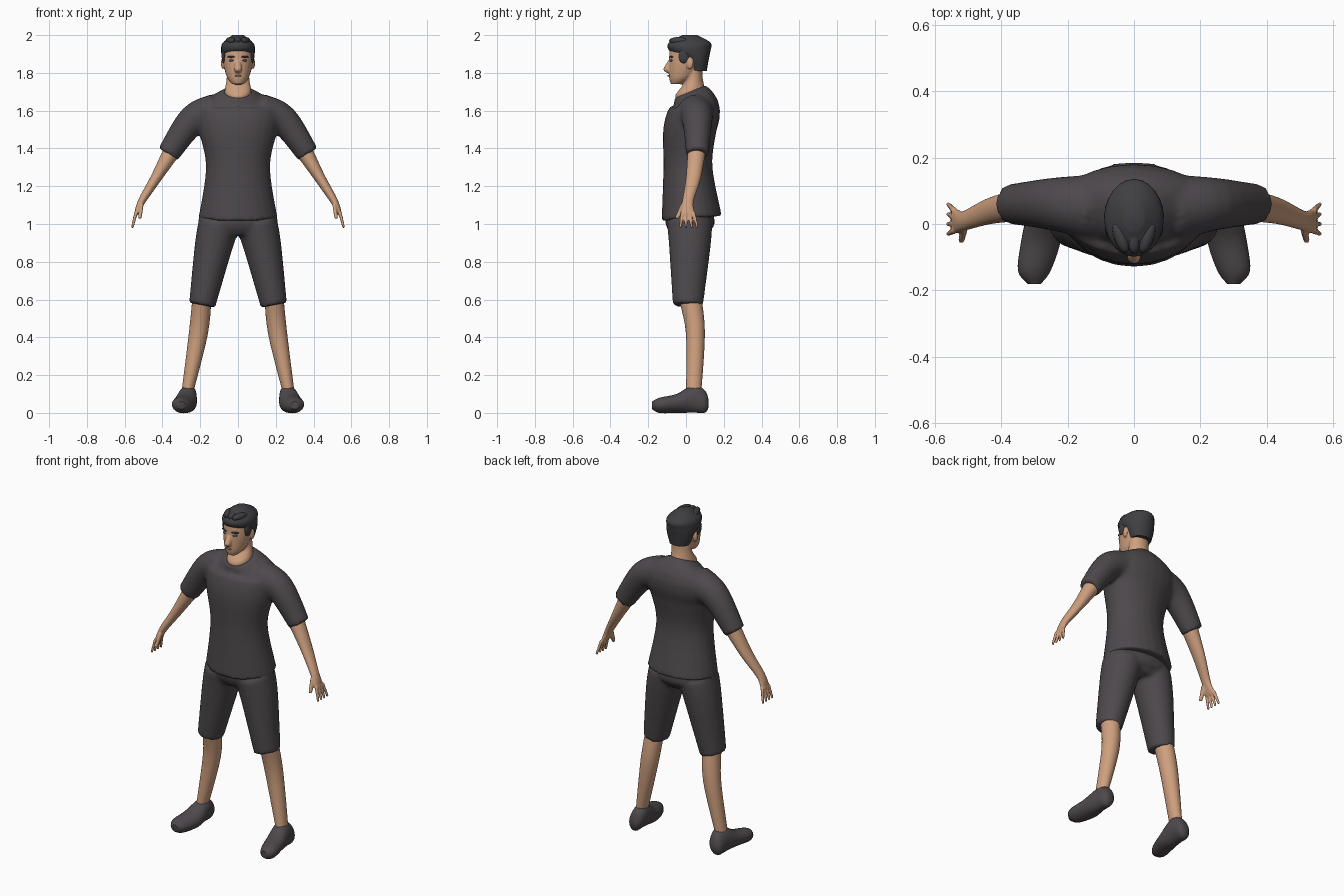
import bpy, bmesh, math
from mathutils import Vector, Matrix

cube = bpy.data.objects.get("Cube")
if cube:
    bpy.data.objects.remove(cube, do_unlink=True)

SIDES = (("left", 1), ("right", -1))
DEPTH, UP = Vector((0, 1, 0)), Vector((0, 0, 1))


def material(name, red, green, blue):
    mat = bpy.data.materials.new(name)
    mat.use_nodes = True
    color = (red, green, blue, 1)
    mat.diffuse_color = color
    shader = mat.node_tree.nodes["Principled BSDF"]
    shader.inputs["Base Color"].default_value = color
    return mat


SKIN = material("skin", 0.62, 0.35, 0.21)
CLOTH = material("charcoal cloth", 0.075, 0.066, 0.072)
HAIR = material("dark hair", 0.05, 0.05, 0.055)
EYE = material("eye", 0.08, 0.09, 0.12)
LIP = material("lip", 0.45, 0.22, 0.14)


def spline(keys, steps=5):
    """Pass a smooth curve through positions and radii alike."""
    keys = [Vector(key) for key in keys]
    padded = [keys[0], *keys, keys[-1]]
    for a, b, c, d in zip(padded, padded[1:], padded[2:], padded[3:]):
        for i in range(steps):
            t = i / steps
            yield b + ((c - a) * t + (a * 2 - b * 5 + c * 4 - d) * t * t
                       + (b * 3 - a - c * 3 + d) * t ** 3) / 2
    yield keys[-1]


def loft(bm, keys, side=1, along=None, hint=DEPTH, count=24):
    """Skin ellipses (x, y, z, width radius, depth radius) along a curve."""
    rings = list(spline(keys))
    centers = [Vector(ring[:3]) for ring in rings]
    last = len(rings) - 1
    loops = []
    for k, ring in enumerate(rings):
        tangent = along or centers[min(k + 1, last)] - centers[max(k - 1, 0)]
        wide = hint.cross(tangent).normalized()
        deep = tangent.cross(wide).normalized()
        loop = []
        for i in range(count):
            angle = math.tau * i / count
            co = (centers[k] + wide * ring[3] * math.cos(angle)
                  + deep * ring[4] * math.sin(angle))
            co.x *= side
            loop.append(bm.verts.new(co))
        loops.append(loop)
    for low, high in zip(loops, loops[1:]):
        for i in range(count):
            bm.faces.new((low[i - 1], low[i], high[i], high[i - 1]))
    bm.faces.new(loops[0])
    bm.faces.new(loops[-1])


def blob(bm, place, size, turn=0):
    matrix = (Matrix.Translation(place)
              @ Matrix.Rotation(math.radians(turn), 4, 'Z')
              @ Matrix.Diagonal((*size, 1)))
    bmesh.ops.create_uvsphere(bm, u_segments=14, v_segments=8,
                              radius=1, matrix=matrix)


def finish(name, bm, mat, voxel=None):
    """Make the object; a voxel size fuses its volumes into one skin."""
    bmesh.ops.recalc_face_normals(bm, faces=bm.faces)
    mesh = bpy.data.meshes.new(name)
    bm.to_mesh(mesh)
    bm.free()
    mesh.materials.append(mat)
    obj = bpy.data.objects.new(name, mesh)
    bpy.context.collection.objects.link(obj)
    if voxel:
        fuse = obj.modifiers.new("fuse", 'REMESH')
        fuse.mode = 'VOXEL'
        fuse.voxel_size = voxel
        fuse.use_smooth_shade = True
        soften = obj.modifiers.new("soften", 'SMOOTH')
        soften.iterations = 3
    else:
        bpy.ops.object.select_all(action='DESELECT')
        bpy.context.view_layer.objects.active = obj
        obj.select_set(True)
        bpy.ops.object.shade_smooth_by_angle(angle=math.radians(50))


# Shirt: torso leaning forward at the collar, with both sleeves
bm = bmesh.new()
loft(bm, [(0, .03, 1.03, .21, .16), (0, .01, 1.3, .17, .13),
          (0, .02, 1.5, .21, .14), (0, .05, 1.61, .23, .13),
          (0, .02, 1.7, .08, .09)])
for word, side in SIDES:
    loft(bm, [(.12, .05, 1.59, .1, .1), (.24, .06, 1.55, .08, .08),
              (.37, .06, 1.37, .06, .06)], side)
finish("shirt", bm, CLOTH, .012)

# Shorts: hips flowing into two wide legs
bm = bmesh.new()
loft(bm, [(0, .03, 1.07, .2, .12), (0, .02, 1, .21, .13),
          (0, .02, .94, .17, .09)])
for word, side in SIDES:
    loft(bm, [(.1, .02, 1, .11, .12), (.13, .02, .88, .1, .11),
              (.19, .01, .57, .07, .08)], side)
finish("shorts", bm, CLOTH, .012)

for word, side in SIDES:
    # Lower leg
    bm = bmesh.new()
    loft(bm, [(.19, .02, .62, .05, .06), (.21, .05, .42, .05, .05),
              (.27, .04, .1, .03, .04)], side)
    finish(word + "_lower_leg", bm, SKIN)

    # Shoe, from heel to toe, with the outer edge of the sole raised
    bm = bmesh.new()
    loft(bm, [(.27, .12, .05, .02, .02), (.27, .1, .06, .04, .06),
              (.27, .04, .075, .05, .075), (.28, -.05, .05, .06, .05),
              (.3, -.14, .04, .05, .04), (.3, -.18, .04, .02, .02)],
         side, along=DEPTH, hint=Vector((-.2, 0, 1)))
    finish(word + "_shoe", bm, CLOTH)

    # Forearm and palm, spread fingers and thumb
    bm = bmesh.new()
    loft(bm, [(.33, .06, 1.42, .05, .05), (.43, .04, 1.25, .03, .04),
              (.51, .01, 1.12, .02, .03), (.54, .01, 1.05, .01, .04)], side)
    for i in range(-1, 3):
        loft(bm, [(.54, .02 * i, 1.06, .01, .01),
                  (.56, .03 * i, .98, .007, .007)], side, count=10)
    loft(bm, [(.51, -.01, 1.1, .01, .02), (.52, -.05, 1.03, .01, .01)],
         side, count=10)
    finish(word + "_arm", bm, SKIN, .005)

# Head with neck, nose and ears
bm = bmesh.new()
loft(bm, [(0, -.05, 1.74, .03, .03), (0, -.02, 1.78, .06, .07),
          (0, .01, 1.87, .08, .1), (0, .02, 1.94, .07, .1),
          (0, .02, 1.98, .03, .05)], along=UP)
loft(bm, [(0, .03, 1.68, .07, .08), (0, .02, 1.71, .07, .08),
          (0, .04, 1.77, .06, .05), (0, .04, 1.85, .06, .05)],
     along=Vector((0, -.35, 1)))
loft(bm, [(0, -.08, 1.87, .01, .01), (0, -.1, 1.82, .02, .02),
          (0, -.09, 1.8, .01, .01)], along=UP)
for word, side in SIDES:
    blob(bm, (side * .08, .02, 1.85), (.01, .02, .03), side * -15)
finish("head", bm, SKIN, .005)

# Hair swept back from the face, with sideburns and a tufted fringe
bm = bmesh.new()
loft(bm, [(0, .06, 1.81, .06, .05), (0, .05, 1.87, .08, .07),
          (0, .02, 1.92, .09, .11), (0, .02, 1.96, .08, .11),
          (0, .02, 2, .03, .04)], along=UP)
for word, side in SIDES:
    blob(bm, (side * .075, -.01, 1.89), (.012, .03, .04))
for x in (-.04, 0, .04):
    blob(bm, (x, -.04, 1.97), (.02, .05, .02), x * -500)
finish("hair", bm, HAIR)

# Brows, eyes and mouth
for word, side in SIDES:
    for part, z, size, mat in (("brow", 1.885, (.023, .006, .005), HAIR),
                               ("eye", 1.866, (.014, .006, .006), EYE)):
        bm = bmesh.new()
        blob(bm, (side * .036, -.079, z), size, side * 25)
        finish(word + "_" + part, bm, mat)
bm = bmesh.new()
blob(bm, (0, -.092, 1.785), (.02, .006, .005))
finish("mouth", bm, LIP)
